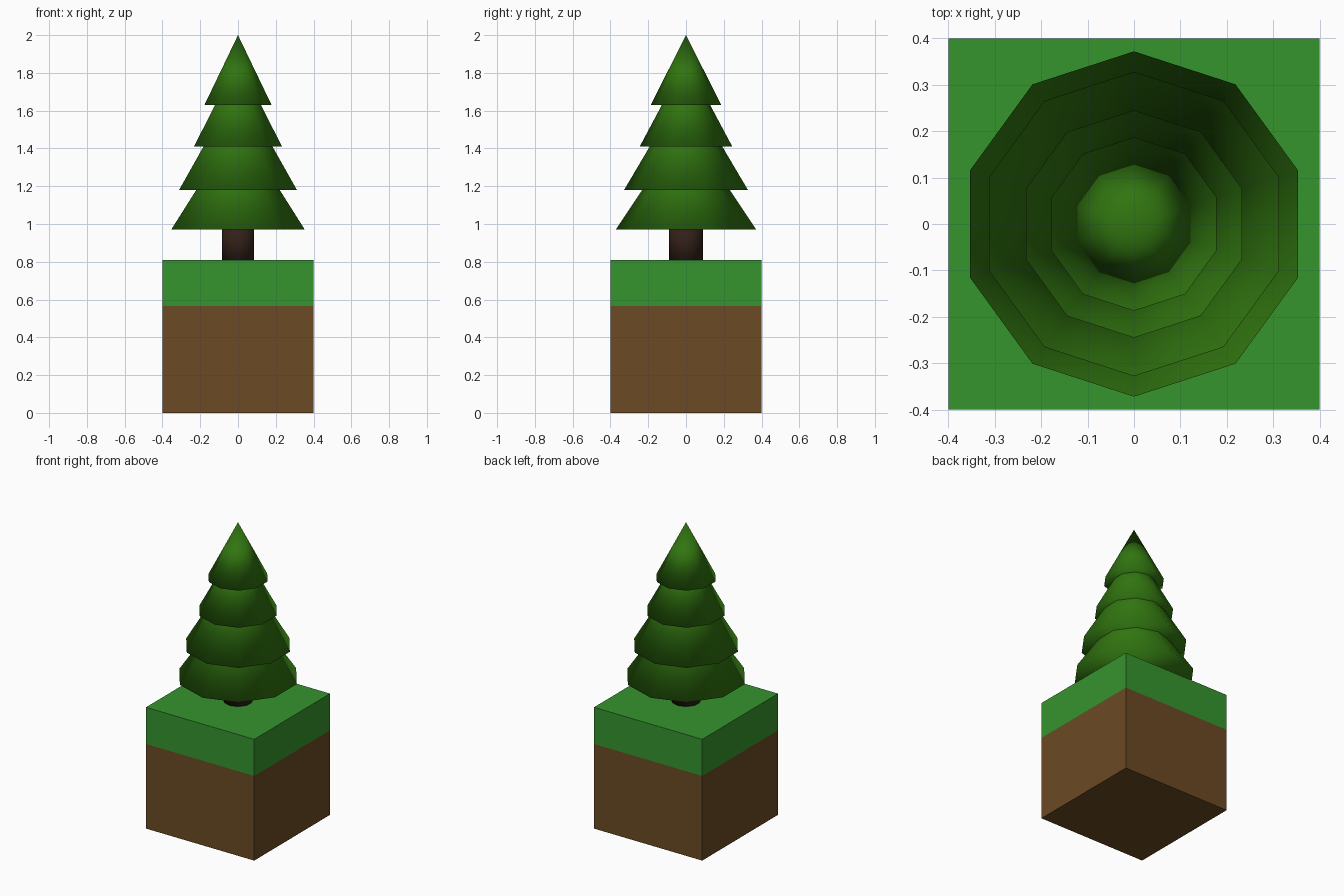
import bpy, bmesh
from mathutils import Matrix

if "Cube" in bpy.data.objects:
    bpy.data.objects.remove(bpy.data.objects["Cube"])


def material(name, rgb):
    m = bpy.data.materials.new(name)
    m.diffuse_color = (*rgb, 1)
    m.use_nodes = True
    m.node_tree.nodes["Principled BSDF"].inputs["Base Color"].default_value = m.diffuse_color
    return m


DIRT = material("dirt brown", (0.146, 0.068, 0.017))
GRASS = material("grass green", (0.036, 0.296, 0.027))
LEAF = material("pine green", (0.030, 0.175, 0.005))
BARK = material("dark bark", (0.032, 0.014, 0.009))


def finish(name, bm, mats, smooth):
    me = bpy.data.meshes.new(name)
    for f in bm.faces:
        f.smooth = smooth
    bm.to_mesh(me)
    bm.free()
    for m in mats:
        me.materials.append(m)
    ob = bpy.data.objects.new(name, me)
    bpy.context.collection.objects.link(ob)
    return ob


def cone(name, z0, z1, r0, r1, mat):
    # ten-sided cone or cylinder with a corner pointing along y
    bm = bmesh.new()
    bmesh.ops.create_cone(bm, cap_ends=True, segments=10, radius1=r0, radius2=r1,
                          depth=z1 - z0,
                          matrix=Matrix.Translation((0, 0, (z0 + z1) / 2)))
    bmesh.ops.remove_doubles(bm, verts=bm.verts, dist=1e-5)
    return finish(name, bm, [mat], True)


# Ground block: cube cut at the turf line, coloured by height
TOP, TURF = 0.81, 0.565
bm = bmesh.new()
bmesh.ops.create_cube(bm, size=1, matrix=Matrix.Translation((0, 0, TOP / 2))
                      @ Matrix.Diagonal((0.8, 0.8, TOP, 1)))
bmesh.ops.bisect_plane(bm, geom=bm.verts[:] + bm.edges[:] + bm.faces[:],
                       plane_co=(0, 0, TURF), plane_no=(0, 0, 1))
for f in bm.faces:
    f.material_index = int(f.calc_center_median().z > TURF)
finish("ground_block", bm, [DIRT, GRASS], False)

# Trunk
cone("trunk", 0.80, 1.0, 0.09, 0.09, BARK)

# Foliage tiers: base height, apex height, base radius
tiers = [(0.97, 1.53, 0.372), (1.18, 1.735, 0.328),
         (1.41, 1.87, 0.245), (1.63, 2.0, 0.187)]
for i, (z0, z1, r) in enumerate(tiers, 1):
    cone(f"foliage_tier_{i}", z0, z1, r, 0, LEAF)
